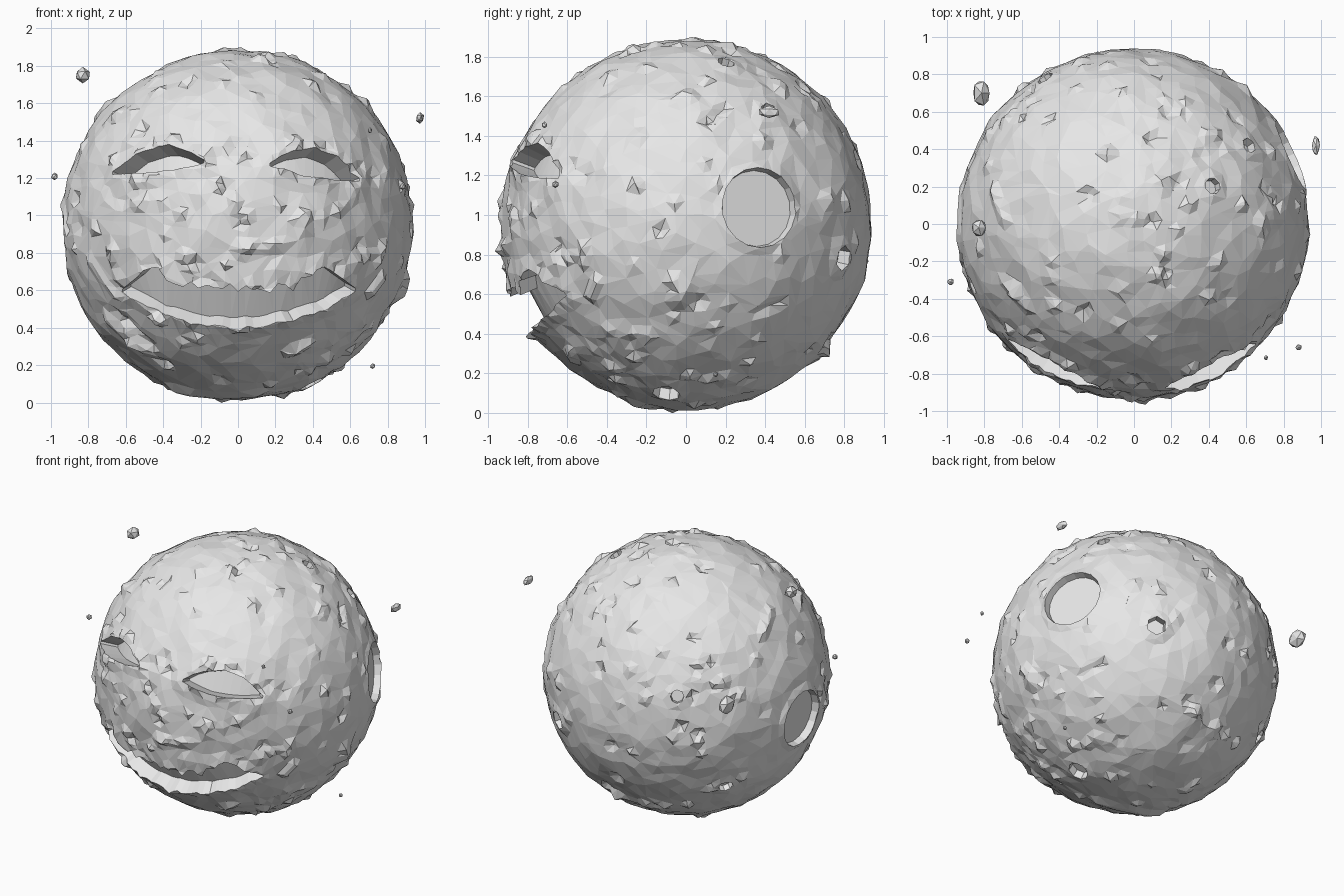
import bpy, bmesh, math, random
from mathutils import Vector, Matrix, noise
from mathutils.kdtree import KDTree
from mathutils.geometry import intersect_point_line

random.seed(4)
if "Cube" in bpy.data.objects:
    bpy.data.objects.remove(bpy.data.objects["Cube"])

CENTRE = Vector((-0.005, 0, 0.95))
RADIUS = 0.936

stone = bpy.data.materials.new("grey_stone")
stone.use_nodes = True
stone.diffuse_color = (0.8, 0.8, 0.8, 1)
stone.node_tree.nodes["Principled BSDF"].inputs["Base Color"].default_value = (0.8, 0.8, 0.8, 1)


def add_object(name, bm, location):
    mesh = bpy.data.meshes.new(name)
    bm.to_mesh(mesh)
    bm.free()
    mesh.materials.append(stone)
    obj = bpy.data.objects.new(name, mesh)
    obj.location = location
    bpy.context.collection.objects.link(obj)
    return obj


def interpolate(points, x):
    for (x0, z0), (x1, z1) in zip(points, points[1:]):
        if x <= x1:
            return z0 + (z1 - z0) * (x - x0) / (x1 - x0)
    return points[-1][1]


def on_front(x, z):
    """Direction from the centre through a point of the front elevation."""
    d = Vector((x, 0, z)) - CENTRE
    d.y = -math.sqrt(0.95 ** 2 - d.x ** 2 - d.z ** 2)
    return d.normalized()


# Upper and lower outlines of the face openings: (upper, lower, floor radius, columns, jag)
right_eye = ([(-.67, 1.235), (-.55, 1.33), (-.39, 1.38), (-.28, 1.35), (-.18, 1.295)],
             [(-.67, 1.22), (-.5, 1.225), (-.3, 1.25), (-.18, 1.28)], 0.83, 9, 0.0)
left_eye = ([(.17, 1.28), (.26, 1.34), (.42, 1.365), (.55, 1.31), (.65, 1.2)],
            [(.17, 1.265), (.35, 1.21), (.5, 1.19), (.65, 1.185)], 0.83, 9, 0.0)
mouth = ([(-.63, .6), (-.46, .73), (-.3, .615), (0, .61), (.3, .615), (.46, .73), (.63, .61)],
         [(-.63, .585), (-.4, .47), (-.15, .41), (.15, .41), (.4, .47), (.63, .59)], 0.86, 31, 0.018)

# Craters: position from the centre, radius, floor distance, sides
craters = [((.87, .38, .09), .205, .878, 18), ((-.9, 0, -.08), .2, .878, 18),
           ((.48, .8, -.17), .065, .88, 6), ((-.47, .78, .25), .045, .9, 8),
           ((-.63, .47, -.44), .05, .9, 8), ((.42, .2, .81), .045, .9, 8),
           ((.62, .42, .58), .045, .9, 6), ((.4, -.1, -.85), .07, .89, 8)]

# Raised or sunken streaks: start, end, half width, height
streaks = [((-.75, .2, .55), (-.68, .02, .64), .05, .03), ((-.7, -.3, .55), (-.55, -.45, .6), .05, .02),
           ((-.7, -.4, -.5), (-.5, -.45, -.68), .06, .03), ((-.6, -.5, -.5), (-.45, -.5, -.65), .04, -.03),
           ((-.33, -.15, -.88), (.1, -.25, -.91), .08, .03), ((.75, .1, .5), (.7, .2, .6), .04, -.03),
           ((.75, .35, -.45), (.7, .5, -.4), .04, -.025), ((.83, -.04, -.36), (.85, -.02, -.3), .07, .035),
           ((.72, -.48, -.36), (.75, -.44, -.28), .05, .035), ((.02, -.9, -.13), (.25, -.9, -.1), .05, .02),
           ((.73, -.5, -.2), (.76, -.5, -.1), .04, .03), ((-.8, -.5, -.2), (-.7, -.6, -.38), .06, .025),
           ((.3, -.6, -.72), (.38, -.6, -.66), .05, .035), ((-.2, .6, -.7), (.1, .7, -.62), .04, .02)]
streaks = [(Vector(a).normalized(), Vector(b).normalized(), w, h) for a, b, w, h in streaks]
craters = [(Vector(d).normalized(), r, f, n) for d, r, f, n in craters]

# One cutter holds every opening; walls run towards the centre
cut = bmesh.new()
outline = []


def cut_opening(upper, lower, floor, columns, jag):
    rings = []
    x0, x1 = upper[0][0], upper[-1][0]
    for i in range(columns):
        x = x0 + (x1 - x0) * i / (columns - 1)
        wobble = jag if 2 < i < columns - 3 else 0
        top = on_front(x, interpolate(upper, x) + random.uniform(-wobble, wobble * 1.6))
        low = on_front(x, interpolate(lower, x) + random.uniform(-wobble, wobble) * 0.6)
        outline.extend((top, low))
        rings.append([cut.verts.new(v) for v in (top * floor, top * 1.15, low * 1.15, low * floor)])
    for a, b in zip(rings, rings[1:]):
        for k in range(4):
            cut.faces.new((a[k], a[k - 1], b[k - 1], b[k]))
    cut.faces.new(rings[0])
    cut.faces.new(rings[-1])


for opening in (right_eye, left_eye, mouth):
    cut_opening(*opening)
for d, r, floor, sides in craters:
    place = Matrix.Translation(d * (floor + 0.1)) @ d.to_track_quat('Z', 'Y').to_matrix().to_4x4()
    bmesh.ops.create_cone(cut, cap_ends=True, segments=sides, radius1=r * 0.94, radius2=r * 1.15,
                          depth=0.2, matrix=place)
bmesh.ops.triangulate(cut, faces=cut.faces[:])
bmesh.ops.recalc_face_normals(cut, faces=cut.faces[:])
cutter = add_object("opening_cutter", cut, CENTRE)
cutter.hide_render = True


# Lookup trees for the opening rims and for scattered chips
def tree_of(points):
    tree = KDTree(len(points))
    for i, p in enumerate(points):
        tree.insert(p, i)
    tree.balance()
    return tree


rims = tree_of(outline)
chip_spots = [Vector([random.gauss(0, 1) for _ in range(3)]).normalized() for _ in range(190)]
chip_spots += [on_front(random.uniform(-.68, .68), random.uniform(.38, 1.45)) for _ in range(50)]
chip_heights = [random.choice((-1, 1, 1)) * random.uniform(.008, .028) for _ in chip_spots]
chips = tree_of(chip_spots)


def height(d):
    h = 0.012 * noise.noise(d * 4) + 0.010 * noise.noise(d * 9)
    _, i, dist = chips.find(d)
    size = 0.035 + 0.03 * ((i * 7) % 10) / 10
    near_crater = False
    for c, r, _, _ in craters:
        gap = (d - c).length - r
        if gap < 0.05:
            near_crater = True
            h = h * 0.5 + 0.015 * max(0, 1 - abs(gap - 0.01) / 0.045)
    if dist < size and not near_crater:
        h += chip_heights[i] * min(1, 1.8 * (1 - dist / size))
    for a, b, w, rise in streaks:
        t = intersect_point_line(d, a, b)[1]
        p = a.lerp(b, min(1, max(0, t)))
        h += rise * max(0, 1 - (d - p).length / w)
    # Rough raised edge round eyes and mouth
    edge = rims.find(d)[2]
    if edge < 0.09:
        h += (0.022 + 0.02 * noise.noise(d * 18)) * (1 - edge / 0.09)
    return h


# Body: rough ball, thinned to uneven facets, then opened up
bm = bmesh.new()
bmesh.ops.create_icosphere(bm, subdivisions=6, radius=1)
for v in bm.verts:
    d = v.co.normalized()
    v.co = d * (RADIUS + height(d))
    v.co.z = max(v.co.z, -CENTRE.z)
body = add_object("stone_ball", bm, CENTRE)
thin = body.modifiers.new("thin", 'DECIMATE')
thin.ratio = 0.24
carve = body.modifiers.new("carve", 'BOOLEAN')
carve.operation = 'DIFFERENCE'
carve.solver = 'EXACT'
carve.object = cutter
bpy.context.view_layer.update()
graph = bpy.context.evaluated_depsgraph_get()
carved = bpy.data.meshes.new_from_object(body.evaluated_get(graph))
body.modifiers.clear()
body.data = carved
carved.materials.clear()
carved.materials.append(stone)
for face in carved.polygons:
    face.material_index = 0
    face.use_smooth = False
bpy.data.objects.remove(cutter)

# Floating rocks: position, full size
rocks = [((-.83, -.02, 1.75), (.09, .1, .085)), ((-.815, .7, 1.2), (.1, .16, .13)),
         ((.973, .42, 1.52), (.045, .12, .065)), ((-.98, -.31, 1.21), (.04, .04, .04)),
         ((.88, -.66, 1.155), (.04, .035, .04)), ((.72, .15, .195), (.03, .025, .03)),
         ((.705, -.715, 1.455), (.025, .03, .035))]
for n, (place, size) in enumerate(rocks, 1):
    bm = bmesh.new()
    bmesh.ops.create_icosphere(bm, subdivisions=1, radius=0.5)
    for v in bm.verts:
        v.co *= random.uniform(0.88, 1.08)
        v.co = Vector([c * s for c, s in zip(v.co, size)])
    add_object(f"floating_rock_{n}", bm, place)
